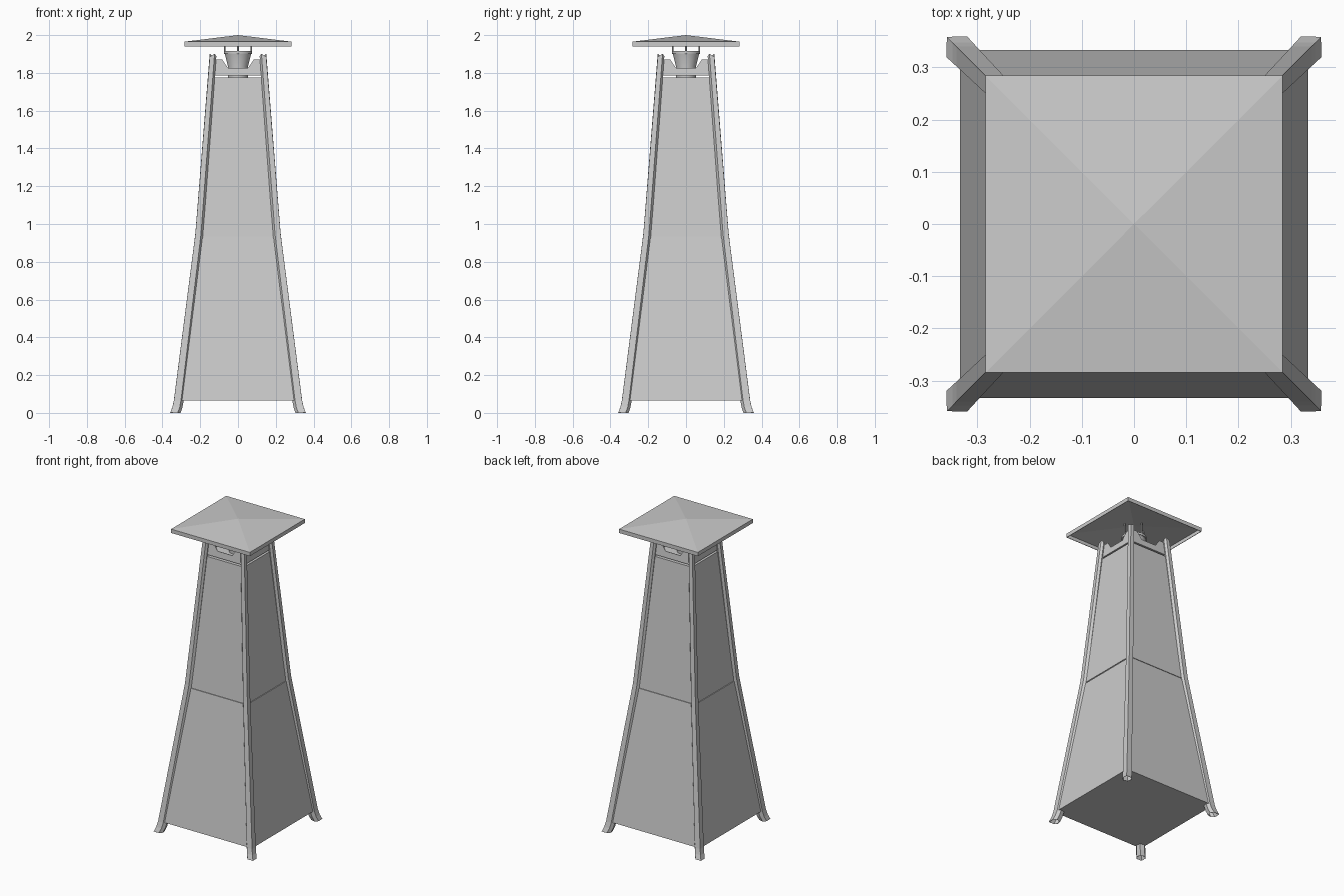
import bpy, math

if "Cube" in bpy.data.objects:
    bpy.data.objects.remove(bpy.data.objects["Cube"])


def make(name, verts, faces, smooth=False):
    me = bpy.data.meshes.new(name)
    me.from_pydata(verts, [], faces)
    me.update()
    ob = bpy.data.objects.new(name, me)
    bpy.context.collection.objects.link(ob)
    if smooth:
        bpy.ops.object.select_all(action='DESELECT')
        ob.select_set(True)
        bpy.context.view_layer.objects.active = ob
        bpy.ops.object.shade_smooth_by_angle(angle=math.radians(35))
    return ob


def loft(name, rings, caps=True, smooth=False):
    n = len(rings[0])
    verts = [p for r in rings for p in r]
    faces = [(k * n + i, k * n + (i + 1) % n, (k + 1) * n + (i + 1) % n, (k + 1) * n + i)
             for k in range(len(rings) - 1) for i in range(n)]
    if caps:
        faces += [tuple(reversed(range(n))), tuple(range(len(verts) - n, len(verts)))]
    return make(name, verts, faces, smooth)


def square(h, z):
    return [(-h, -h, z), (h, -h, z), (h, h, z), (-h, h, z)]


def circle(r, z, n=32, cx=0, cy=0):
    return [(cx + r * math.cos(2 * math.pi * i / n), cy + r * math.sin(2 * math.pi * i / n), z)
            for i in range(n)]


# Tapered body: lower and upper casings with a recessed seam between them
loft("lower_casing", [square(0.333, 0.065), square(0.216, 0.926)])
loft("casing_seam", [square(0.211, 0.926), square(0.210, 0.934)])
loft("upper_casing", [square(0.214, 0.934), square(0.141, 1.775)])

# Corner legs: one lofted tube with a flared foot, mirrored to four corners
section = [(0, 0), (0.037, 0), (0.051, 0.018), (0.045, 0.045), (0.018, 0.051), (0, 0.037)]
stations = [(0.0, 0.357, 1.0), (0.03, 0.346, 0.98), (0.065, 0.338, 0.95),
            (0.91, 0.229, 0.75), (0.95, 0.224, 0.74), (1.89, 0.148, 0.62)]
rings = [[(h - s * a, h - s * b, z) for a, b in section] for z, h, s in stations]
# slanted top end, highest towards the middle of the tube
rings[-1] = [(x, y, z + dz) for (x, y, z), dz in zip(rings[-1], (-0.005, 0.01, 0, -0.015, 0, 0.01))]
leg = loft("corner_legs", [r[::-1] for r in rings], caps=False)
wall = leg.modifiers.new("wall", 'SOLIDIFY')
wall.thickness = 0.002
mir = leg.modifiers.new("mirror", 'MIRROR')
mir.use_axis = (True, True, False)

# Notched collar panels around the burner, with a supporting plate
outline = [(-0.139, 1.786), (0.139, 1.786), (0.131, 1.872), (0.085, 1.872),
           (0.053, 1.826), (-0.053, 1.826), (-0.085, 1.872), (-0.131, 1.872)]
for k, side in enumerate(("front", "right", "back", "left")):
    rings = []
    for inset in (0, 0.003):
        rings.append([(x, -(0.139 - (z - 1.786) * 0.093) + inset, z) for x, z in outline])
    panel = loft(side + "_collar_panel", rings)
    panel.rotation_euler.z = k * math.pi / 2
loft("collar_plate", [square(0.137, 1.787), square(0.137, 1.790)])

# Burner cup: lathed funnel with a rim
cup = [(0.053, 1.772), (0.053, 1.835), (0.070, 1.902), (0.075, 1.902), (0.075, 1.916),
       (0.066, 1.916), (0.062, 1.895)]
loft("burner_cup", [circle(r, z) for r, z in cup], smooth=True)

# Roof supports
for k in range(4):
    a = k * math.pi / 2
    cx, cy = 0.071 * math.cos(a), 0.071 * math.sin(a)
    loft("roof_support_%d" % (k + 1), [circle(0.004, z, 8, cx, cy) for z in (1.90, 1.987)], smooth=True)

# Shallow hollow pyramid roof with a vertical rim
rv = square(0.284, 1.965) + square(0.284, 1.94) + square(0.281, 1.94) + square(0.281, 1.962)
rv += [(0, 0, 2.0), (0, 0, 1.997)]
rf = []
for i in range(4):
    j = (i + 1) % 4
    rf += [(i, j, 16), (j, i, 4 + i, 4 + j), (4 + j, 4 + i, 8 + i, 8 + j),
           (8 + j, 8 + i, 12 + i, 12 + j), (12 + j, 12 + i, 17)]
make("roof", rv, rf)
